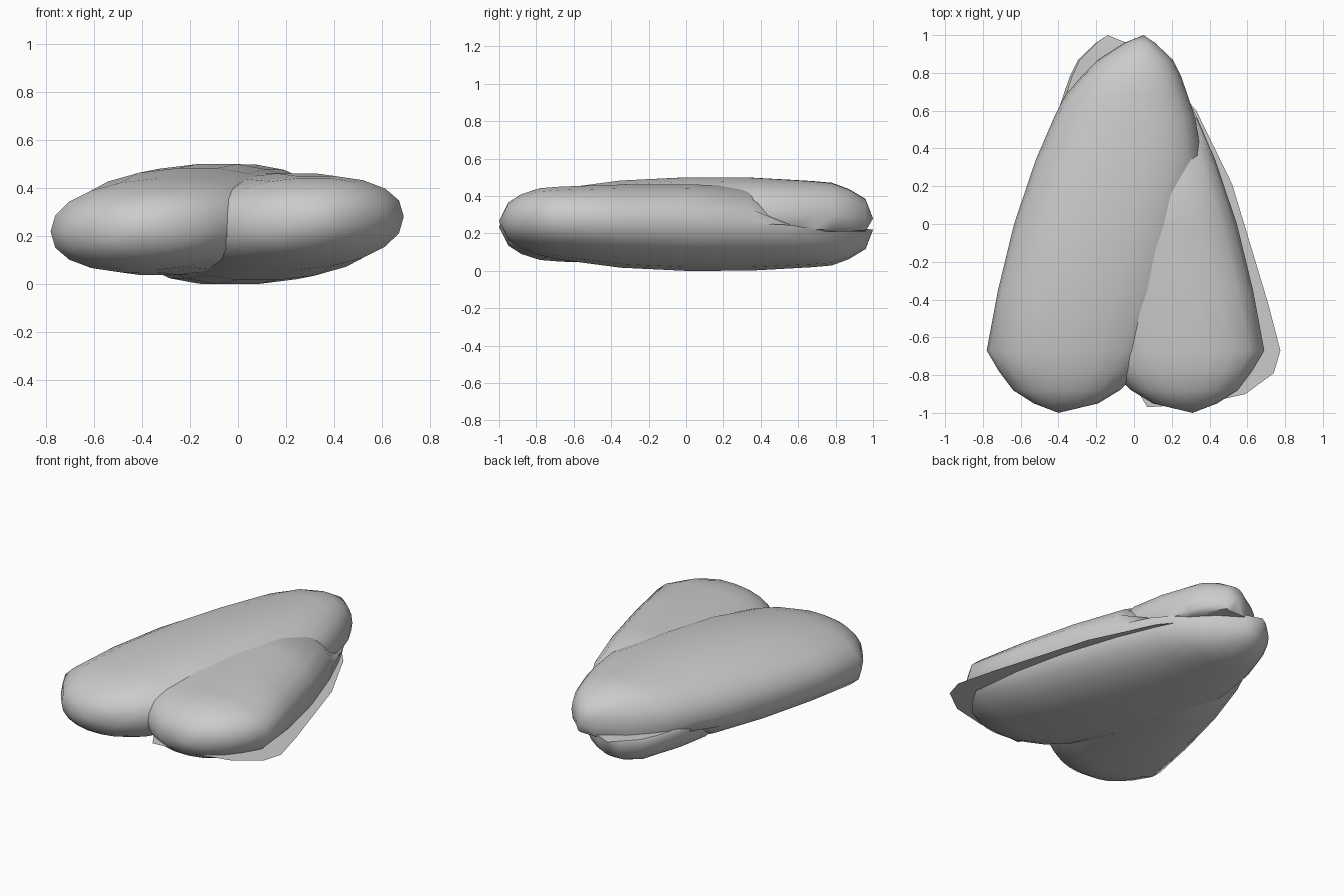
import bpy, bmesh, math

if "Cube" in bpy.data.objects:
    bpy.data.objects.remove(bpy.data.objects["Cube"])

SIDES = 20
# stations along the lobe: y, left x, right x, centre z, half height
STATIONS = [
    (-0.95, -0.53, -0.19, 0.235, 0.10),
    (-0.88, -0.64, -0.075, 0.235, 0.145),
    (-0.78, -0.715, 0.03, 0.238, 0.180),
    (-0.67, -0.78, 0.11, 0.245, 0.195),
    (-0.35, -0.72, 0.22, 0.261, 0.222),
    (0.00, -0.635, 0.30, 0.269, 0.231),
    (0.34, -0.52, 0.36, 0.271, 0.228),
    (0.56, -0.425, 0.325, 0.273, 0.214),
    (0.68, -0.365, 0.285, 0.274, 0.206),
    (0.78, -0.28, 0.25, 0.276, 0.195),
    (0.87, -0.19, 0.205, 0.278, 0.160),
    (0.96, -0.05, 0.11, 0.279, 0.105),
]
TIPS = ((-0.40, -1.0, 0.235), (0.05, 1.0, 0.28))
TILT = 0.06


def power(v, e):
    return math.copysign(abs(v) ** e, v)


def finish(name, bm, smooth):
    bmesh.ops.recalc_face_normals(bm, faces=bm.faces[:])
    mesh = bpy.data.meshes.new(name)
    bm.to_mesh(mesh)
    bm.free()
    for p in mesh.polygons:
        p.use_smooth = smooth
    ob = bpy.data.objects.new(name, mesh)
    bpy.context.collection.objects.link(ob)
    return ob


def lobe(name, place, cut):
    """Flattened pod lofted through rounded sections, cut flat inside the rear tip."""
    bm = bmesh.new()
    rings = []
    for y, left, right, zc, h in STATIONS:
        c, w = (left + right) / 2, (right - left) / 2
        ring = []
        for i in range(SIDES):
            a = 2 * math.pi * i / SIDES
            dx = w * power(math.cos(a), 0.9)
            z = zc + h * power(math.sin(a), 0.9) + TILT * dx
            if y > 0.5:
                z = max(z, cut if y > 0.6 else cut - 0.02)
            ring.append(bm.verts.new(place(c + dx, y, z)))
        rings.append(ring)
    for r, s in zip(rings, rings[1:]):
        for i in range(SIDES):
            j = (i + 1) % SIDES
            bm.faces.new((r[i], r[j], s[j], s[i]))
    for tip, ring in zip(TIPS, (rings[0], rings[-1])):
        v = bm.verts.new(place(*tip))
        for i in range(SIDES):
            bm.faces.new((ring[i], ring[(i + 1) % SIDES], v))
    ob = finish(name, bm, True)
    bpy.ops.object.select_all(action='DESELECT')
    bpy.context.view_layer.objects.active = ob
    ob.select_set(True)
    bpy.ops.object.shade_smooth_by_angle(angle=math.radians(50))
    return ob


def sheet(name, outline):
    """Single flat face."""
    bm = bmesh.new()
    bm.faces.new([bm.verts.new(p) for p in outline])
    return finish(name, bm, False)


# upper lobe, and the lower lobe as the same pod turned half round the long axis
lobe("upper_lobe", lambda x, y, z: (x, y, z), 0.21)
lobe("lower_lobe", lambda x, y, z: (-0.09 - x, y, 0.5 - z), 0.275)

# thin flat sheet showing along the right edge
edge = [(0.05, 0.85), (0.18, 0.78), (0.33, 0.6), (0.52, 0.21), (0.71, -0.42),
        (0.775, -0.67), (0.74, -0.79), (0.59, -0.90), (0.37, -0.95),
        (0.07, -0.97), (0.0, -0.85), (-0.12, -0.6), (-0.27, 0.0),
        (-0.30, 0.4), (-0.20, 0.75)]
sheet("flat_sheet", [(x, y, 0.182) for x, y in edge])
